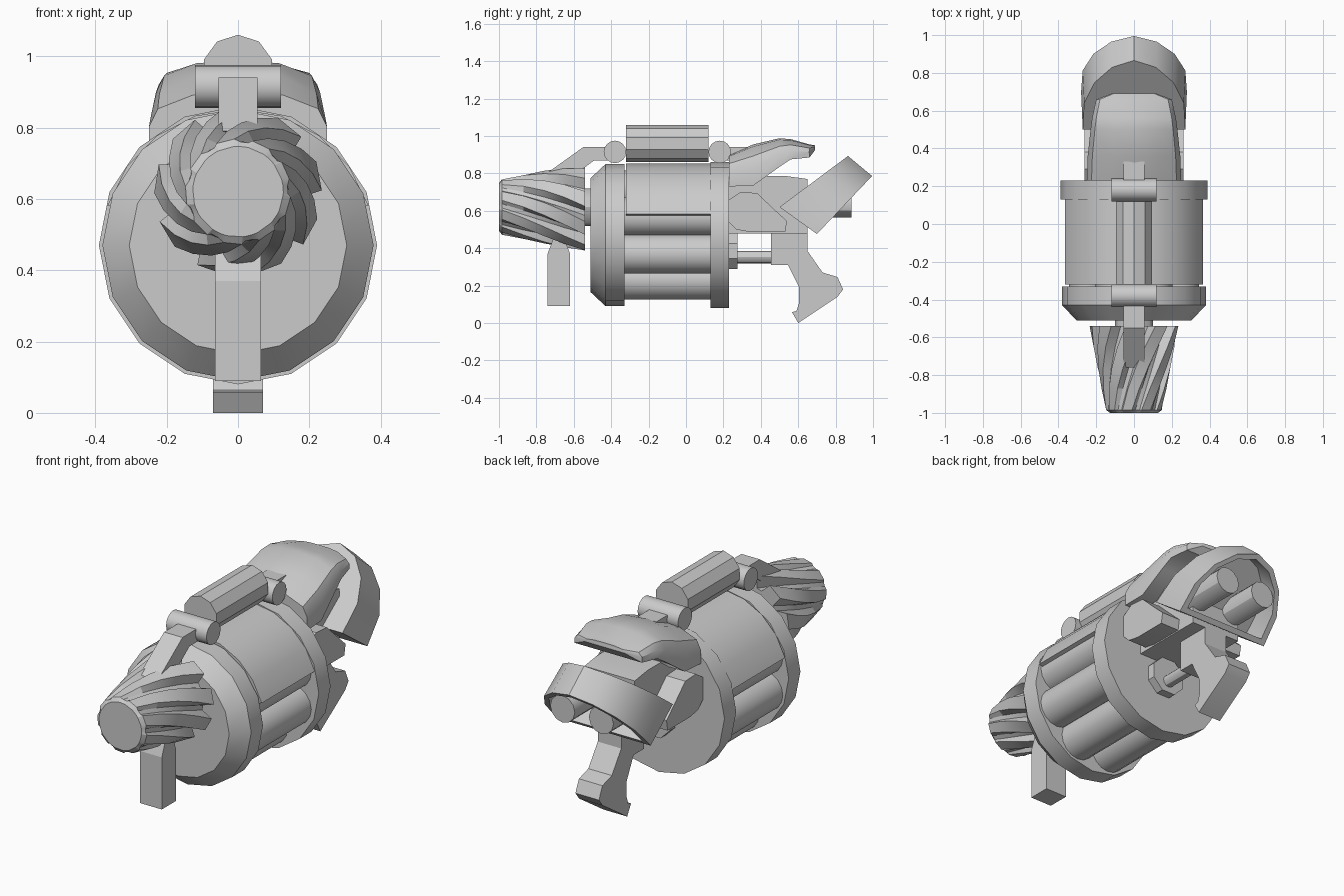
import bpy, bmesh, math
from math import sin, cos, pi, radians

if "Cube" in bpy.data.objects:
    bpy.data.objects.remove(bpy.data.objects["Cube"])

grey = bpy.data.materials.new("plain grey")
grey.diffuse_color = (0.6, 0.6, 0.6, 1)
grey.use_nodes = True
grey.node_tree.nodes["Principled BSDF"].inputs["Base Color"].default_value = grey.diffuse_color


def loft(name, rings, smooth=30):
    """Skin a list of equal-length point rings and cap both ends."""
    bm = bmesh.new()
    vs = [[bm.verts.new(p) for p in r] for r in rings]
    n = len(vs[0])
    for a, b in zip(vs, vs[1:]):
        for i in range(n):
            j = (i + 1) % n
            bm.faces.new((a[i], a[j], b[j], b[i]))
    bm.faces.new(vs[0])
    bm.faces.new(vs[-1][::-1])
    bmesh.ops.recalc_face_normals(bm, faces=bm.faces)
    me = bpy.data.meshes.new(name)
    bm.to_mesh(me)
    bm.free()
    ob = bpy.data.objects.new(name, me)
    bpy.context.collection.objects.link(ob)
    me.materials.append(grey)
    bpy.ops.object.select_all(action='DESELECT')
    ob.select_set(True)
    bpy.context.view_layer.objects.active = ob
    bpy.ops.object.shade_smooth_by_angle(angle=radians(smooth))
    return ob


def lathe(name, x, z, stations, n=16, phase=0.0):
    """Round part along y from (y, radius) stations."""
    ang = [phase + 2 * pi * i / n for i in range(n)]
    return loft(name, [[(x + r * cos(a), y, z + r * sin(a)) for a in ang] for y, r in stations])


def plate(name, yz, x0, x1):
    """Side profile in y, z extruded across x."""
    return loft(name, [[(x, y, z) for y, z in yz] for x in (x0, x1)], 20)


AX = 0.47  # drum axis height

# Drum end caps and core
lathe("front_drum_cap", 0, AX, [(-0.51, 0.305), (-0.43, 0.38), (-0.33, 0.38)])
lathe("rear_drum_ring", 0, AX, [(0.13, 0.39), (0.23, 0.39)])
lathe("drum_core", 0, AX, [(-0.34, 0.24), (0.14, 0.24)])

# Ring of chambers
for i in range(8):
    a = radians(22.5 + 45 * i)
    lathe("chamber_tube", 0.26 * cos(a), AX + 0.26 * sin(a), [(-0.34, 0.105), (0.14, 0.105)], 16)

# Cover over the upper half of the drum
arc = [radians(17 + 146 * i / 8) for i in range(9)]
section = [(0.382 * cos(a), AX + 0.382 * sin(a)) for a in arc]
section += [(0.34 * cos(a), AX + 0.34 * sin(a)) for a in reversed(arc)]
loft("drum_cover", [[(x, y, z) for x, z in section] for y in (-0.32, 0.13)])

# Top tube with its cross pins and brackets
lathe("top_tube", 0, 0.96, [(-0.32, 0.1), (0.12, 0.1)], 10, pi / 2)
for y in (-0.38, 0.18):
    loft("cross_pin", [[(x, y + 0.06 * cos(t * pi / 8), 0.915 + 0.06 * sin(t * pi / 8))
                        for t in range(16)] for x in (-0.12, 0.12)])
plate("front_strut", [(-0.36, 0.94), (-0.55, 0.94), (-0.76, 0.79), (-0.64, 0.76),
                      (-0.49, 0.87), (-0.36, 0.87)], -0.055, 0.055)
plate("rear_bracket", [(0.17, 0.94), (0.33, 0.94), (0.33, 0.87), (0.17, 0.87)], -0.055, 0.055)

# Twisted fluted muzzle
rings = []
for y, inner, outer in ((-1.0, 0.127, 0.127), (-0.985, 0.14, 0.148), (-0.87, 0.148, 0.172),
                        (-0.76, 0.156, 0.194), (-0.65, 0.165, 0.215), (-0.54, 0.172, 0.235)):
    twist = -radians(55) * (y + 1) / 0.46
    ring = []
    for k in range(9):
        for off, r in ((0, inner), (9, inner), (16, outer), (36, outer)):
            a = radians(40 * k + off) + twist
            ring.append((r * cos(a), y, 0.62 + r * sin(a)))
    rings.append(ring)
loft("muzzle", rings, 25)
lathe("muzzle_neck", 0, 0.62, [(-0.56, 0.1), (-0.5, 0.1)], 12)

# Front grip
plate("front_grip", [(-0.74, 0.09), (-0.62, 0.09), (-0.62, 0.37), (-0.65, 0.45),
                     (-0.71, 0.45), (-0.74, 0.37)], -0.065, 0.065)

# Rear housing
plate("rear_housing", [(0.22, 0.48), (0.65, 0.48), (0.65, 0.77), (0.54, 0.785), (0.22, 0.785)], -0.15, 0.15)

# Domed rear hood: y, bottom, crown, half width
rings = []
for y, lo, hi, w in ((0.23, 0.73, 0.90, 0.25), (0.36, 0.735, 0.955, 0.245), (0.50, 0.835, 0.988, 0.23),
                     (0.56, 0.875, 0.983, 0.222), (0.66, 0.885, 0.955, 0.2), (0.69, 0.925, 0.95, 0.12)):
    h = hi - lo
    right = [(w, lo), (w, lo + 0.42 * h), (0.9 * w, lo + 0.72 * h), (0.5 * w, lo + 0.95 * h)]
    sec = right + [(0, hi)] + [(-x, z) for x, z in reversed(right)]
    rings.append([(x, y, z) for x, z in sec])
loft("rear_hood", rings, 35)

# Side hubs
hub = [(0.23, 0.54), (0.23, 0.66), (0.29, 0.70), (0.38, 0.695), (0.48, 0.60),
       (0.54, 0.545), (0.53, 0.487), (0.34, 0.487), (0.27, 0.50)]
for s in (-1, 1):
    plate("side_hub", hub, s * 0.14, s * 0.262)

# Arched butt plate: front outline, flared rear outline, recessed back
half = [(0.28, 0.0), (0.272, 0.38), (0.215, 0.68), (0.12, 0.90)]
arch = half + [(0.0, 1.0)] + [(-x, t) for x, t in reversed(half)]


def tilted(t0, t1, scale, lift=0.0):
    out = []
    for x, t in arch:
        t = lift + t * (1 - 2 * lift)
        out.append((x * scale, t0[0] + t * (t1[0] - t0[0]), t0[1] + t * (t1[1] - t0[1])))
    return out


loft("butt_plate", [tilted((0.50, 0.62), (0.866, 0.893), 0.97),
                    tilted((0.70, 0.476), (0.995, 0.786), 1.0),
                    tilted((0.70, 0.476), (0.995, 0.786), 0.88, 0.07),
                    tilted((0.58, 0.565), (0.91, 0.85), 0.88, 0.07)], 35)
for s in (-1, 1):
    lathe("rear_peg", s * 0.115, 0.638, [(0.62, 0.073), (0.885, 0.073)], 12)

# Pistol handle
plate("handle", [(0.455, 0.49), (0.65, 0.49), (0.65, 0.385), (0.73, 0.27), (0.81, 0.246),
                 (0.84, 0.18), (0.81, 0.14), (0.6, 0.0), (0.567, 0.058), (0.59, 0.064),
                 (0.605, 0.107), (0.605, 0.19), (0.545, 0.31), (0.455, 0.31)], -0.07, 0.07)

# Link rod and its flange
lathe("rod_flange", 0, 0.385, [(0.22, 0.105), (0.275, 0.105)], 8, pi / 8)
lathe("link_rod", 0, 0.352, [(0.25, 0.033), (0.47, 0.033)], 12)
